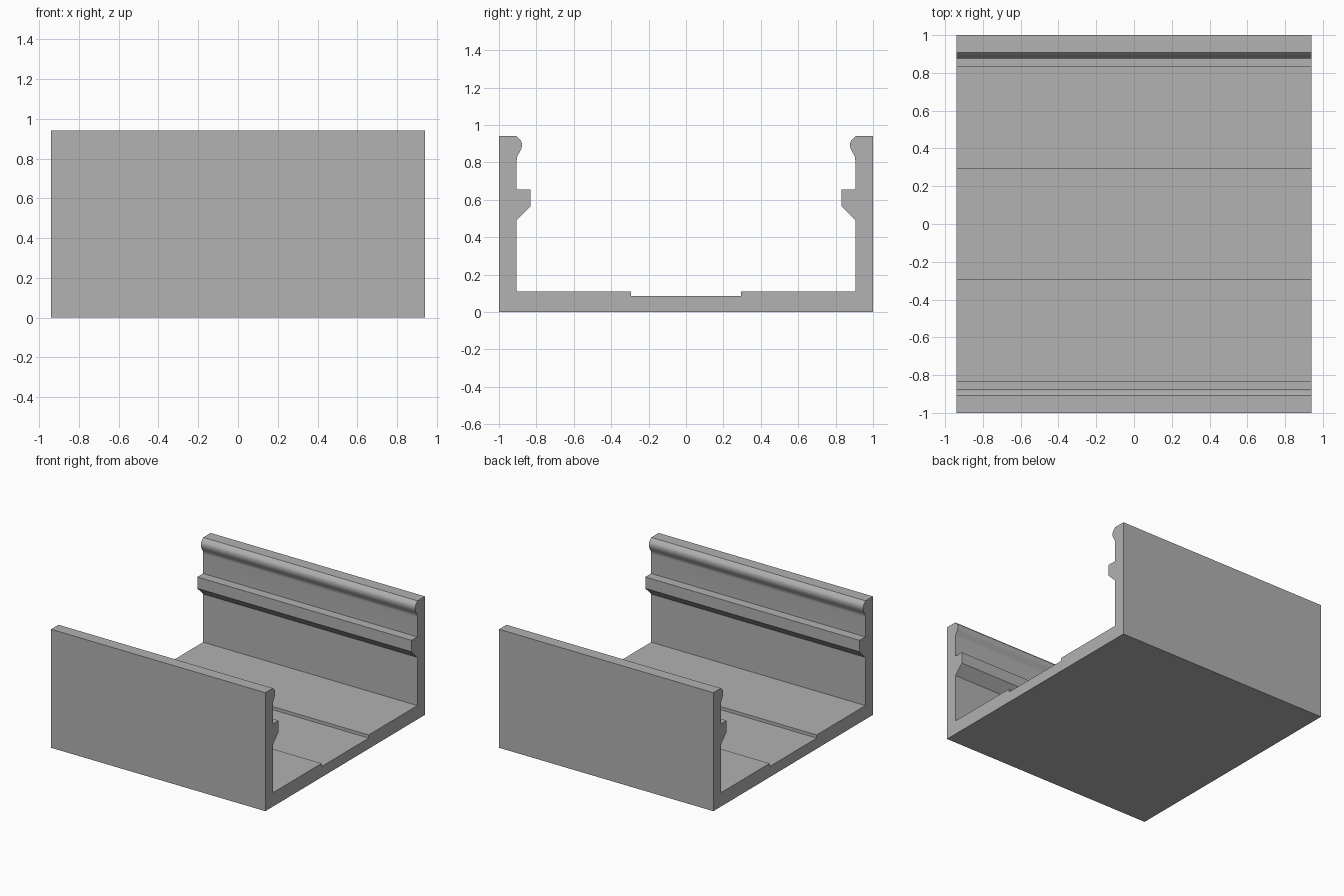
import bpy
import bmesh
import math

cube = bpy.data.objects.get("Cube")
if cube:
    bpy.data.objects.remove(cube, do_unlink=True)

# Plain grey finish
grey = bpy.data.materials.new("plain_grey")
grey.use_nodes = True
colour = (0.445, 0.445, 0.445, 1)
grey.diffuse_color = colour
grey.node_tree.nodes["Principled BSDF"].inputs["Base Color"].default_value = colour

HALF_LENGTH = 0.94
TOP = 0.94
WALL = 0.905     # inner wall face
FLOOR = 0.11
GROOVE = 0.295   # half width of the floor groove

# Half cross-section (y, z), from the outer foot round to the groove
half = [(1, 0), (1, TOP)]
# rounded snap bead at the lip
half += [(0.907, TOP), (0.882, 0.915), (0.878, 0.904), (0.877, 0.89),
         (0.879, 0.876), (0.884, 0.864), (0.899, 0.838), (0.904, 0.826),
         (WALL, 0.812)]
# ledge with a sloped underside
half += [(WALL, 0.655), (0.832, 0.655), (0.832, 0.565), (WALL, 0.492)]
# floor and shallow groove
half += [(WALL, FLOOR), (GROOVE, FLOOR), (GROOVE, 0.085)]
profile = half + [(-y, z) for y, z in reversed(half)]

# Extrude the mirrored section along x
bm = bmesh.new()
end = bm.faces.new([bm.verts.new((-HALF_LENGTH, y, z)) for y, z in profile])
result = bmesh.ops.extrude_face_region(bm, geom=[end], use_keep_orig=True)
moved = [v for v in result["geom"] if isinstance(v, bmesh.types.BMVert)]
bmesh.ops.translate(bm, verts=moved, vec=(2 * HALF_LENGTH, 0, 0))
bmesh.ops.recalc_face_normals(bm, faces=bm.faces)

mesh = bpy.data.meshes.new("channel")
bm.to_mesh(mesh)
bm.free()
mesh.materials.append(grey)
channel = bpy.data.objects.new("channel", mesh)
bpy.context.collection.objects.link(channel)

# Smooth the bead and keep the other edges crisp
bpy.ops.object.select_all(action="DESELECT")
channel.select_set(True)
bpy.context.view_layer.objects.active = channel
bpy.ops.object.shade_smooth_by_angle(angle=math.radians(35))
